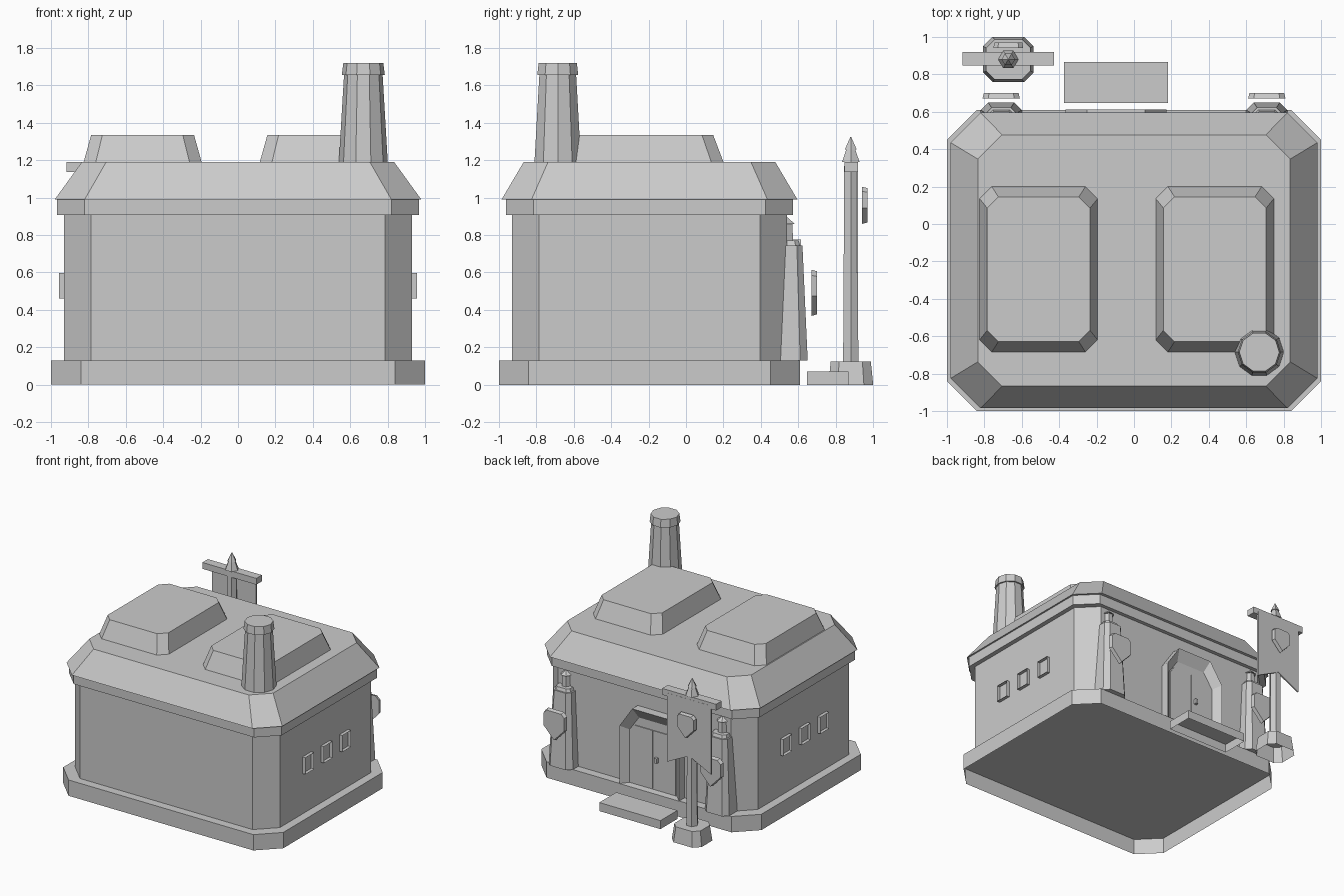
import bpy
import bmesh
import math

cube = bpy.data.objects.get("Cube")
if cube:
    bpy.data.objects.remove(cube, do_unlink=True)

STONE = (0.6, 0.6, 0.6, 1)
stone = bpy.data.materials.new("grey stone")
stone.use_nodes = True
stone.diffuse_color = STONE
stone.node_tree.nodes["Principled BSDF"].inputs["Base Color"].default_value = STONE


def loft(name, rings, start_cap=True, end_cap=True):
    """Skin matching rings of points and cap the ends."""
    bm = bmesh.new()
    loops = [[bm.verts.new(p) for p in ring] for ring in rings]
    for low, high in zip(loops, loops[1:]):
        for i in range(len(low)):
            j = (i + 1) % len(low)
            bm.faces.new((low[i], low[j], high[j], high[i]))
    if start_cap:
        bm.faces.new(loops[0])
    if end_cap:
        bm.faces.new(loops[-1])
    bmesh.ops.recalc_face_normals(bm, faces=bm.faces)
    mesh = bpy.data.meshes.new(name)
    bm.to_mesh(mesh)
    bm.free()
    mesh.materials.append(stone)
    obj = bpy.data.objects.new(name, mesh)
    bpy.context.collection.objects.link(obj)
    return obj


def chamfered(hx, hy, c):
    """Rectangle outline, with cut corners when c > 0."""
    if c == 0:
        return [(-hx, -hy), (hx, -hy), (hx, hy), (-hx, hy)]
    return [(-hx + c, -hy), (hx - c, -hy), (hx, -hy + c), (hx, hy - c),
            (hx - c, hy), (-hx + c, hy), (-hx, hy - c), (-hx, -hy + c)]


def block(name, cx, cy, *levels, bottom=True):
    """Stack of chamfered rectangles: (half x, half y, chamfer, z)."""
    return loft(name, [[(cx + x, cy + y, z) for x, y in chamfered(hx, hy, c)]
                       for hx, hy, c, z in levels], bottom)


def turned(name, cx, cy, sides, *levels):
    """Faceted round part from (radius, z) levels."""
    angles = [math.tau * i / sides for i in range(sides)]
    return loft(name, [[(cx + r * math.cos(a), cy + r * math.sin(a), z) for a in angles]
                       for r, z in levels])


def facing_back(outline, y):
    return [(x, y, z) for x, z in outline]


# Main building, hollow under the plinth
MID = -0.195
block("plinth", 0, MID, (1, 0.805, 0.16, 0), (1, 0.805, 0.16, 0.13), bottom=False)
block("walls", 0, MID, (0.93, 0.735, 0.145, 0.13), (0.93, 0.735, 0.145, 0.92))
block("eaves_band", 0, MID, (0.967, 0.766, 0.147, 0.908), (0.967, 0.766, 0.147, 0.99))
block("roof", 0, MID, (0.98, 0.79, 0.16, 0.99), (0.835, 0.672, 0.13, 1.19))

# Raised roof sections
for side, x in (("right", -0.51), ("left", 0.432)):
    block("roof_rise_" + side, x, -0.242,
          (0.316, 0.443, 0.065, 1.188), (0.275, 0.387, 0.06, 1.335))

# Chimney
turned("chimney", 0.67, -0.685, 10, (0.131, 1.185), (0.103, 1.66))
turned("chimney_cap", 0.67, -0.685, 10, (0.115, 1.655), (0.107, 1.72))

# Open window surrounds on both side walls
for side, sx in (("left", 1), ("right", -1)):
    for n in range(3):
        cy = -0.435 + 0.24 * n
        loft(f"window_surround_{side}_{n + 1}",
             [[(sx * x, cy + u, 0.53 + v) for u, v in chamfered(0.057, 0.068, 0)]
              for x in (0.93, 0.957)], False, False)

# Arched doorway with splayed reveal and double door
DOOR_X = -0.095


def arch(half, top_half, bottom, spring, top):
    return [(DOOR_X + u, z) for u, z in (
        (-half, bottom), (-half, spring), (-top_half, top),
        (top_half, top), (half, spring), (half, bottom))]


outer = arch(0.27, 0.155, 0.13, 0.605, 0.775)
inner = arch(0.215, 0.13, 0.135, 0.57, 0.69)
loft("door_surround", [facing_back(outer, 0.53), facing_back(outer, 0.613),
                       facing_back(inner, 0.56)])
for side, s in (("left", 1), ("right", -1)):
    leaf = [(DOOR_X + s * u, z) for u, z in (
        (0.003, 0.14), (0.205, 0.14), (0.205, 0.57), (0.17, 0.62), (0.003, 0.62))]
    loft("door_leaf_" + side, [facing_back(leaf, 0.558), facing_back(leaf, 0.567)])
block("door_handle", DOOR_X - 0.04, 0.577, (0.012, 0.014, 0, 0.37), (0.012, 0.014, 0, 0.41))
block("door_step", -0.097, 0.757, (0.278, 0.11, 0, 0), (0.278, 0.11, 0, 0.07), bottom=False)


# Shields
def shield(name, cx, cz, y, s):
    half = [(0.07, 0.122), (0.1, 0.092), (0.1, -0.02)]
    outline = half + [(0, -0.125)] + [(-u, v) for u, v in reversed(half)]

    def ring(k, yy):
        return [(cx + u * s * k, yy, cz + v * s * k) for u, v in outline]
    return loft(name, [ring(1, y), ring(0.93, y + 0.03)])


# Corner pillars with small pinnacles
for side, x in (("left", 0.71), ("right", -0.71)):
    block("pillar_" + side, x, 0.54, (0.11, 0.11, 0.04, 0.13), (0.082, 0.082, 0.03, 0.745))
    block("pillar_cap_" + side, x, 0.54, (0.07, 0.07, 0.025, 0.745), (0.062, 0.062, 0.022, 0.77))
    turned("pinnacle_" + side, x, 0.54, 6, (0.037, 0.77), (0.032, 0.862))
    turned("pinnacle_tip_" + side, x, 0.54, 6, (0.046, 0.86), (0.002, 0.895))
    shield("pillar_shield_" + side, x, 0.493, 0.67, 1)

# Banner pole
PX, PY = -0.672, 0.88
block("pole_foot", PX, PY, (0.135, 0.12, 0.05, 0), (0.118, 0.107, 0.045, 0.125), bottom=False)
turned("pole", PX, PY, 6, (0.047, 0.12), (0.04, 1.19))
block("crossbar", PX, PY + 0.003, (0.245, 0.036, 0, 1.138), (0.245, 0.036, 0, 1.19))
turned("finial_collar", PX, PY, 6, (0.054, 1.19), (0.027, 1.26))
turned("finial_spike", PX, PY, 6, (0.036, 1.258), (0.002, 1.325))

# Swallow-tailed banner
cloth = [(PX + u, z) for u, z in (
    (-0.2, 1.165), (0.2, 1.165), (0.2, 0.6), (0, 0.7), (-0.2, 0.6))]
loft("banner", [facing_back(cloth, 0.907), facing_back(cloth, 0.92)])
shield("banner_shield", PX, 0.96, 0.94, 0.8)
